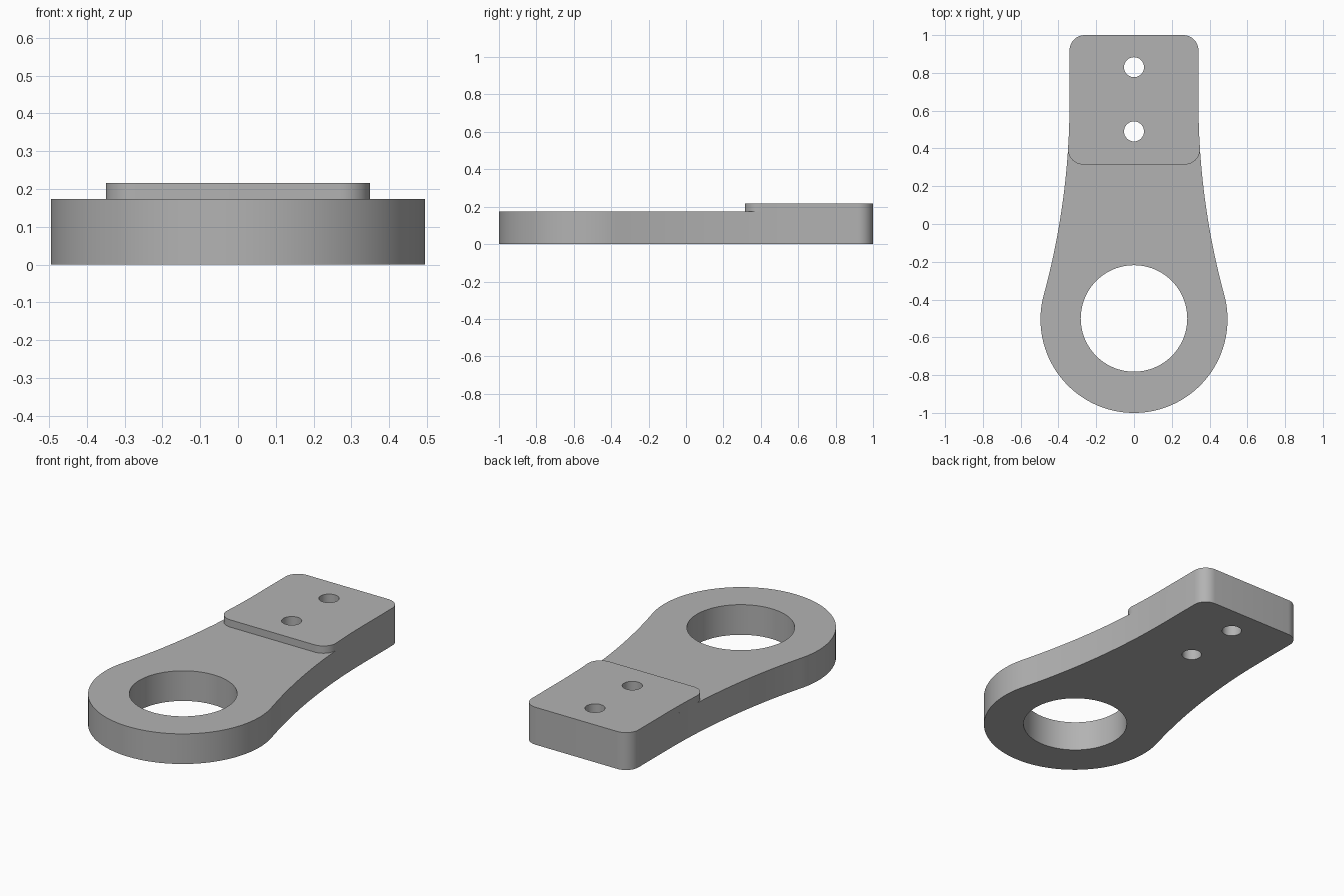
import bpy
import bmesh
from math import sin, cos, pi, sqrt, asin
from mathutils import Vector

cube = bpy.data.objects.get("Cube")
if cube:
    bpy.data.objects.remove(cube, do_unlink=True)

RING_Y, RING_R, BORE_R = -0.505, 0.495, 0.282
HALF_W, FLANK_R, CORNER_R = 0.341, 3.9, 0.08
PLATE_TOP, PAD_TOP, PAD_FRONT = 0.174, 0.216, 0.315
BOLTS, BOLT_R = (0.49, 0.83), 0.053

# The concave flank is tangent to both the ring and the straight sides
flank_end = RING_Y + sqrt((FLANK_R + RING_R) ** 2 - (FLANK_R + HALF_W) ** 2)
tangent = asin((flank_end - RING_Y) / (FLANK_R + RING_R))

metal = bpy.data.materials.new("plain grey")
metal.use_nodes = True
grey = (0.45, 0.45, 0.45, 1)
metal.diffuse_color = grey
metal.node_tree.nodes["Principled BSDF"].inputs["Base Color"].default_value = grey


def arc(x, y, r, start, end, steps):
    angles = [start + (end - start) * i / steps for i in range(steps + 1)]
    return [Vector((x + r * cos(a), y + r * sin(a), 0)) for a in angles]


def circle(y, r, steps):
    return arc(0, y, r, 0, 2 * pi, steps)[:-1]


def flank(start_angle):
    return arc(HALF_W + FLANK_R, flank_end, FLANK_R, start_angle, pi, 20)


def mirrored(half):
    """Close a +x half outline by mirroring it, skipping points on the axis."""
    return half + [Vector((-p.x, p.y, 0)) for p in reversed(half) if p.x > 1e-4]


def extruded(name, outline, holes, low, high, bottom):
    bm = bmesh.new()
    rims = {low: [], high: []}
    for points, inner in [(outline, False)] + [(h, True) for h in holes]:
        rows = [[bm.verts.new((p.x, p.y, z)) for p in points] for z in (low, high)]
        n = len(points)
        for i in range(n):
            j = (i + 1) % n
            wall = [rows[0][i], rows[0][j], rows[1][j], rows[1][i]]
            bm.faces.new(wall[::-1] if inner else wall)
        for z, row in zip((low, high), rows):
            rims[z] += [bm.edges.get((row[i], row[i - 1])) for i in range(n)]
    # Caps with the holes left open
    for z, up in ((low, -1), (high, 1)):
        if z == low and not bottom:
            continue
        made = bmesh.ops.triangle_fill(bm, edges=rims[z], use_beauty=True,
                                       normal=(0, 0, up))
        for face in made["geom"]:
            if isinstance(face, bmesh.types.BMFace):
                face.normal_update()
                if face.normal.z * up < 0:
                    face.normal_flip()
    mesh = bpy.data.meshes.new(name)
    bm.to_mesh(mesh)
    bm.free()
    mesh.materials.append(metal)
    obj = bpy.data.objects.new(name, mesh)
    bpy.context.collection.objects.link(obj)
    bpy.ops.object.select_all(action="DESELECT")
    obj.select_set(True)
    bpy.context.view_layer.objects.active = obj
    bpy.ops.object.shade_smooth_by_angle(angle=pi / 6)
    return obj


back_corner = arc(HALF_W - CORNER_R, 1 - CORNER_R, CORNER_R, 0, pi / 2, 10)
bolt_holes = [circle(y, BOLT_R, 32) for y in BOLTS]

# Base plate: ring end, tapering arm and rounded back
ring = arc(0, RING_Y, RING_R, -pi / 2, tangent, 48)
plate = mirrored(ring + flank(pi + tangent)[1:] + back_corner)
extruded("base_plate", plate, [circle(RING_Y + 0.005, BORE_R, 72)] + bolt_holes,
         0, PLATE_TOP, True)

# Raised pad: follows the arm's sides, rounded at all four corners
corner_y = PAD_FRONT + CORNER_R
sides = flank(pi + asin((flank_end - corner_y) / FLANK_R))
front_corner = arc(sides[0].x - CORNER_R, corner_y, CORNER_R, -pi / 2, 0, 10)
pad = mirrored(front_corner + sides[1:] + back_corner)
extruded("raised_pad", pad, bolt_holes, PLATE_TOP, PAD_TOP, False)
